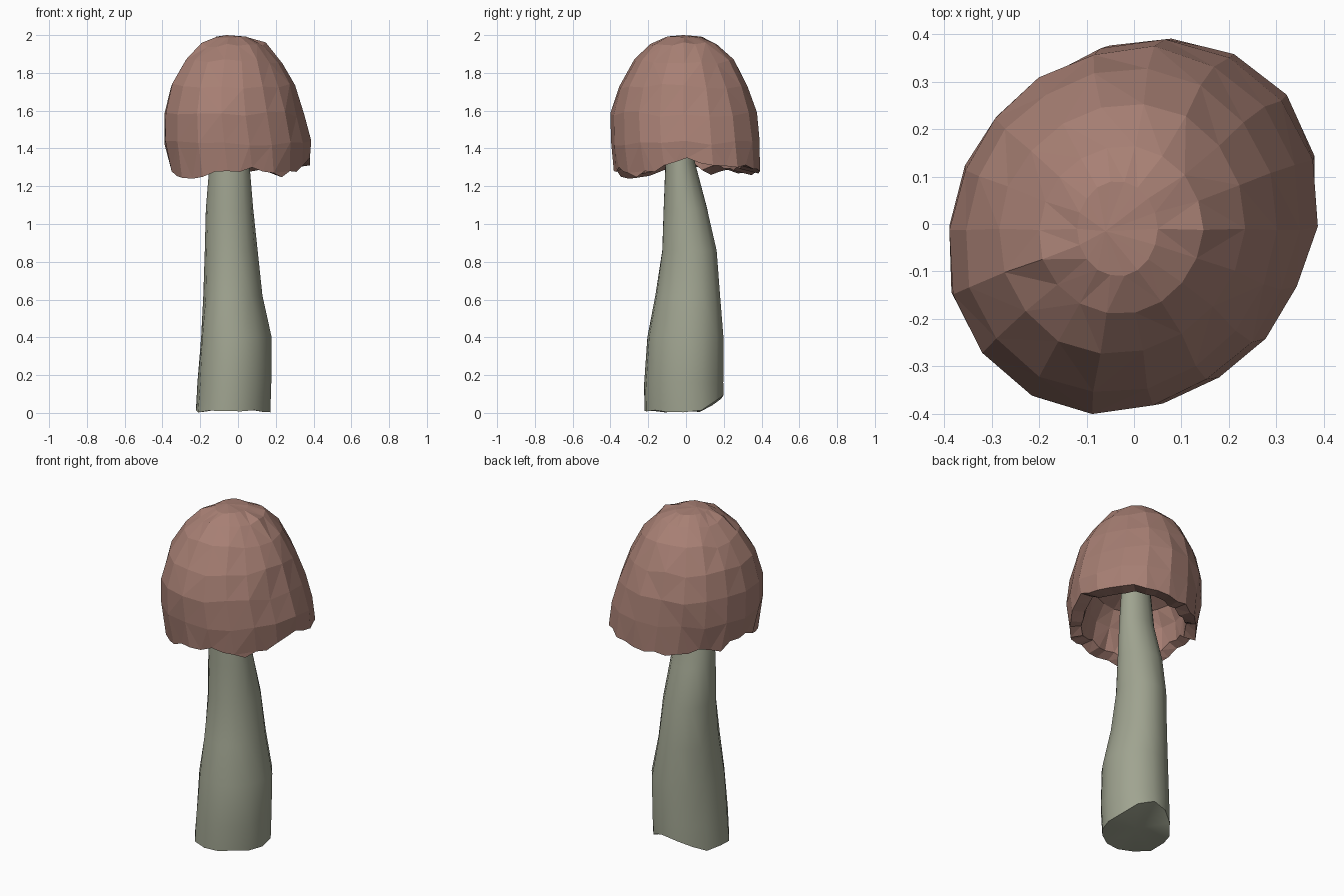
import bpy, bmesh, math, random

if "Cube" in bpy.data.objects:
    bpy.data.objects.remove(bpy.data.objects["Cube"])

random.seed(4)


def material(name, rgb):
    m = bpy.data.materials.new(name)
    m.diffuse_color = (*rgb, 1)
    m.use_nodes = True
    m.node_tree.nodes["Principled BSDF"].inputs["Base Color"].default_value = m.diffuse_color
    return m


def ring(bounds, heights, skew, jitter=0.0):
    """Skewed oval through xmin, xmax, ymin, ymax with one height per corner."""
    x0, x1, y0, y1 = bounds
    n = len(heights)
    pts = []
    for i, z in enumerate(heights):
        a = math.tau * i / n
        r = 1 + skew * math.sin(2 * a) + random.uniform(-jitter, jitter)
        pts.append(((x0 + x1) / 2 + (x1 - x0) / 2 * r * math.cos(a),
                    (y0 + y1) / 2 + (y1 - y0) / 2 * r * math.sin(a), z))
    return pts


def loft(name, rings, start, end, mat, ragged=()):
    """Skin a stack of rings, close both ends, roughen the listed rings."""
    bm = bmesh.new()
    loops = [[bm.verts.new(p) for p in r] for r in rings]
    n = len(loops[0])
    for a, b in zip(loops, loops[1:]):
        for i in range(n):
            j = (i + 1) % n
            bm.faces.new((a[i], a[j], b[j], b[i]))
    for loop, tip in ((loops[0], start), (loops[-1], end)):
        v = bm.verts.new(tip)
        for i in range(n):
            bm.faces.new((loop[i], loop[(i + 1) % n], v))
    offsets = [random.uniform(-.028, .022) for _ in range(n)]
    for k in ragged:
        for i in range(n):
            edge = bm.edges.get((loops[k][i], loops[k][(i + 1) % n]))
            _, v = bmesh.utils.edge_split(edge, loops[k][i], 0.5)
            v.co.z += offsets[i]
    bmesh.ops.recalc_face_normals(bm, faces=bm.faces)
    bmesh.ops.triangulate(bm, faces=[f for f in bm.faces if len(f.verts) > 3])
    me = bpy.data.meshes.new(name)
    bm.to_mesh(me)
    bm.free()
    ob = bpy.data.objects.new(name, me)
    bpy.context.collection.objects.link(ob)
    me.materials.append(mat)
    return ob


# Cap: faceted dome, ragged rim, inward ledge and hollow underside
SIDES = 18
dome = [
    (1.99, -.12, .05, -.11, .09, .0),
    (1.95, -.20, .145, -.19, .165, .02),
    (1.86, -.285, .235, -.275, .255, .03),
    (1.73, -.357, .30, -.355, .33, .04),
    (1.58, -.392, .347, -.397, .372, .05),
    (1.43, -.393, .385, -.395, .385, .065),
]
rim_z = [1.35, 1.31, 1.30, 1.29, 1.28, 1.28, 1.27, 1.29, 1.26,
         1.30, 1.28, 1.245, 1.25, 1.28, 1.30, 1.27, 1.28, 1.31]
rings = []
for z, x0, x1, y0, y1, skew in dome:
    dz = min(0.014, (2 - z) / 3)
    heights = [z + random.uniform(-dz, dz) for _ in range(SIDES)]
    rings.append(ring((x0, x1, y0, y1), heights, skew, 0.01))
rings.append(ring((-.36, .385, -.375, .388), rim_z, .075, 0.015))
rings.append(ring((-.31, .28, -.32, .29), [z + .025 for z in rim_z], .06, 0.03))
for z, r in ((1.43, .275), (1.52, .23), (1.57, .12)):
    rings.append(ring((-r - .02, r - .01, -r - .01, r), [z] * SIDES, .05, 0.03))
loft("mushroom_cap", rings, (-.06, -.015, 2.0), (-.04, -.03, 1.59),
     material("cap_brown", (.39, .215, .175)), ragged=(6, 7))

# Stem: smooth leaning taper with an uneven cut at the foot
STEM_SIDES = 14
foot = ring((-.22, .17, -.22, .195), [0] * STEM_SIDES, .06, 0.015)
foot = [(x, y, max(0, (y - .09) * .75) + random.uniform(0, .015)) for x, y, z in foot]
sections = [
    (.16, -.212, .176, -.22, .20, .06),
    (.40, -.197, .176, -.207, .197, .06),
    (.62, -.182, .13, -.165, .182, .05),
    (.86, -.175, .105, -.128, .163, .03),
    (1.08, -.172, .082, -.12, .115, 0),
    (1.32, -.15, .06, -.11, .05, 0),
    (1.56, -.13, .045, -.10, .03, 0),
]
stem_rings = [foot] + [ring(s[1:5], [s[0]] * STEM_SIDES, s[5], 0.015) for s in sections]
stem = loft("mushroom_stem", stem_rings, (-.02, -.01, .03), (-.04, -.035, 1.57),
            material("stem_green_grey", (.35, .37, .28)))
bpy.context.view_layer.objects.active = stem
stem.select_set(True)
bpy.ops.object.shade_smooth_by_angle(angle=math.radians(42))
